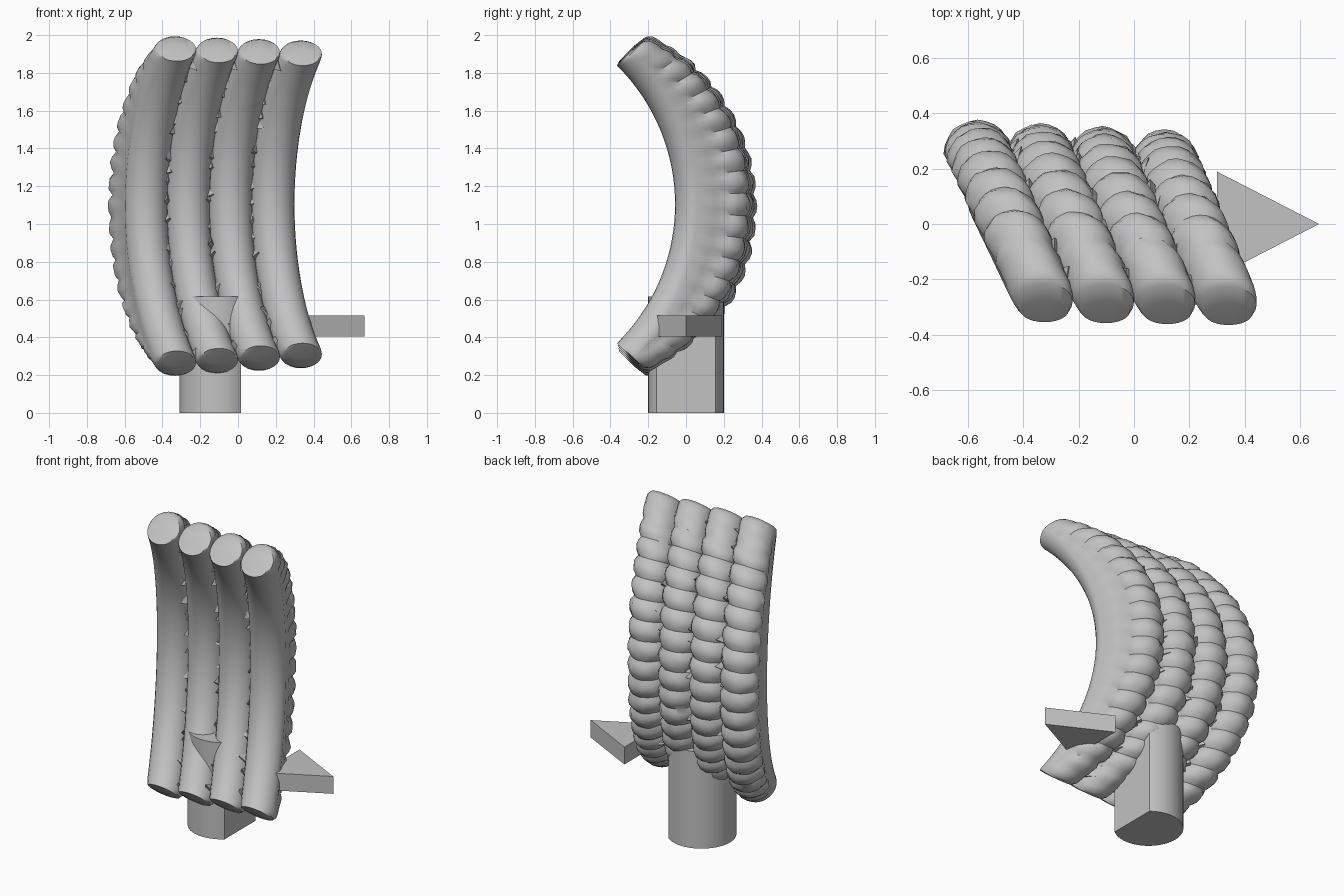
import bpy, bmesh, math, random
from mathutils import Vector

random.seed(4)
cube = bpy.data.objects.get("Cube")
if cube:
    bpy.data.objects.remove(cube, do_unlink=True)

grey = bpy.data.materials.new("plain grey")
grey.use_nodes = True
grey.diffuse_color = (0.54, 0.54, 0.54, 1)
grey.node_tree.nodes["Principled BSDF"].inputs["Base Color"].default_value = (0.54, 0.54, 0.54, 1)

UP = Vector((0, 0, 1))
SIDE = Vector((1, 0, 0))
RADIUS, END, FADE = 0.114, math.radians(45), math.radians(42)
RIBS, STEPS, ROUND = 17, 4, 12
LEAN = 0.46                                   # sideways drift as a finger bows back


def finish(name, bm, smooth=True):
    bmesh.ops.recalc_face_normals(bm, faces=bm.faces)
    mesh = bpy.data.meshes.new(name)
    bm.to_mesh(mesh)
    bm.free()
    mesh.materials.append(grey)
    obj = bpy.data.objects.new(name, mesh)
    bpy.context.collection.objects.link(obj)
    if smooth:
        bpy.ops.object.select_all(action='DESELECT')
        obj.select_set(True)
        bpy.context.view_layer.objects.active = obj
        bpy.ops.object.shade_smooth_by_angle(angle=math.radians(40))
    return obj


def arc(i, angle):
    """Centre, outward direction and leaning rib offset on the arc of finger i."""
    bend = 1.19 - 0.015 * i
    sag = bend * (1 - math.cos(angle))
    centre = Vector((-0.487 + 0.224 * i + LEAN * sag, 0.08 - 0.008 * i - sag,
                     1.095 + 0.003 * i + bend * math.sin(angle)))
    out = Vector((0, math.cos(angle), math.sin(angle)))
    thick = (0.172 - 0.004 * i) * max(0, 1 - (angle / FADE) ** 2)
    return centre, out, (out - SIDE * LEAN * math.cos(angle)) * thick


def ring(bm, i, angle, scale=1, lift=0):
    """Rounded front, smooth flanks and a lifted, slightly uneven back."""
    centre, out, offset = arc(i, angle)
    r, points = RADIUS, []

    def add(share, u, v):
        # tips shrink towards the front edge
        u, v = (u + r) * scale - r, v * (1 + scale) / 2
        points.append(bm.verts.new(centre + offset * share + out * u + SIDE * v))

    for k in range(ROUND + 1):
        phi = math.pi * k / ROUND
        add(0, -r * math.sin(phi), r * math.cos(phi))
    add(0.6, 0.001, -r)
    for k in range(ROUND + 1):
        phi = math.pi * k / ROUND
        rib = r + lift + (random.uniform(-0.004, 0.004) if lift else 0)
        add(1, 0.002 + rib * math.sin(phi), -rib * math.cos(phi))
    add(0.6, 0.001, r)
    return points


# Curved fingers: smooth front, scalloped back, tips rounded off at the rear
for i in range(4):
    bm = bmesh.new()
    tip = [(END - 0.045, 1), (END - 0.018, 0.95), (END, 0.83), (END + 0.008, 0.5)]
    rings = [ring(bm, i, -angle, scale) for angle, scale in reversed(tip)]
    count = RIBS * STEPS
    for j in range(count + 1):
        t = 2 * j / count - 1
        bulge = abs(math.sin(math.pi * j / STEPS)) ** 0.6
        rings.append(ring(bm, i, t * (END - 0.06), 1, (0.02 * bulge - 0.012) * min(1, (1 - abs(t)) * 5)))
    rings += [ring(bm, i, angle, scale) for angle, scale in tip]
    for a, b in zip(rings, rings[1:]):
        for k in range(len(a)):
            n = (k + 1) % len(a)
            bm.faces.new((a[k], a[n], b[n], b[k]))
    bm.faces.new(rings[0])
    bm.faces.new(rings[-1])
    finish(f"finger_{i + 1}", bm)

# Small jagged spikes in the creases between the fingers
bm = bmesh.new()
for i in range(3):
    for j in range(RIBS):
        angle = END * 0.94 * (2 * (j + random.random()) / RIBS - 1)
        a, out, offset = arc(i, angle)
        b = arc(i + 1, angle)[0]
        for facing in (-1, 1):
            base = (a + b) / 2 + out * facing * 0.02 + (offset if facing > 0 else Vector())
            tip = base + out * facing * random.uniform(0.03, 0.07) + SIDE * random.uniform(-0.03, 0.03)
            along = SIDE.cross(out) * random.uniform(0.02, 0.04)
            pts = [base + along, base - along + SIDE * 0.035, base - along - SIDE * 0.035, tip]
            v = [bm.verts.new(p) for p in pts]
            for f in ((0, 1, 2), (0, 1, 3), (1, 2, 3), (2, 0, 3)):
                bm.faces.new([v[n] for n in f])
finish("crease_spikes", bm, smooth=False)


def prism(name, outline, low, high, smooth):
    bm = bmesh.new()
    face = bm.faces.new([bm.verts.new((x, y, low)) for x, y in outline])
    top = bmesh.ops.extrude_face_region(bm, geom=[face])["geom"]
    bmesh.ops.translate(bm, vec=UP * (high - low),
                        verts=[g for g in top if isinstance(g, bmesh.types.BMVert)])
    return finish(name, bm, smooth)


# Round post with one flat side
half = math.acos(0.125 / 0.2)
turn = [half + (math.tau - 2 * half) * k / 48 for k in range(49)]
prism("post", [(-0.11 + 0.2 * math.cos(a), 0.2 * math.sin(a)) for a in turn], 0, 0.615, True)

# Triangular side pointer
prism("pointer", [(0.3, -0.19), (0.67, 0), (0.3, 0.19)], 0.405, 0.515, False)
